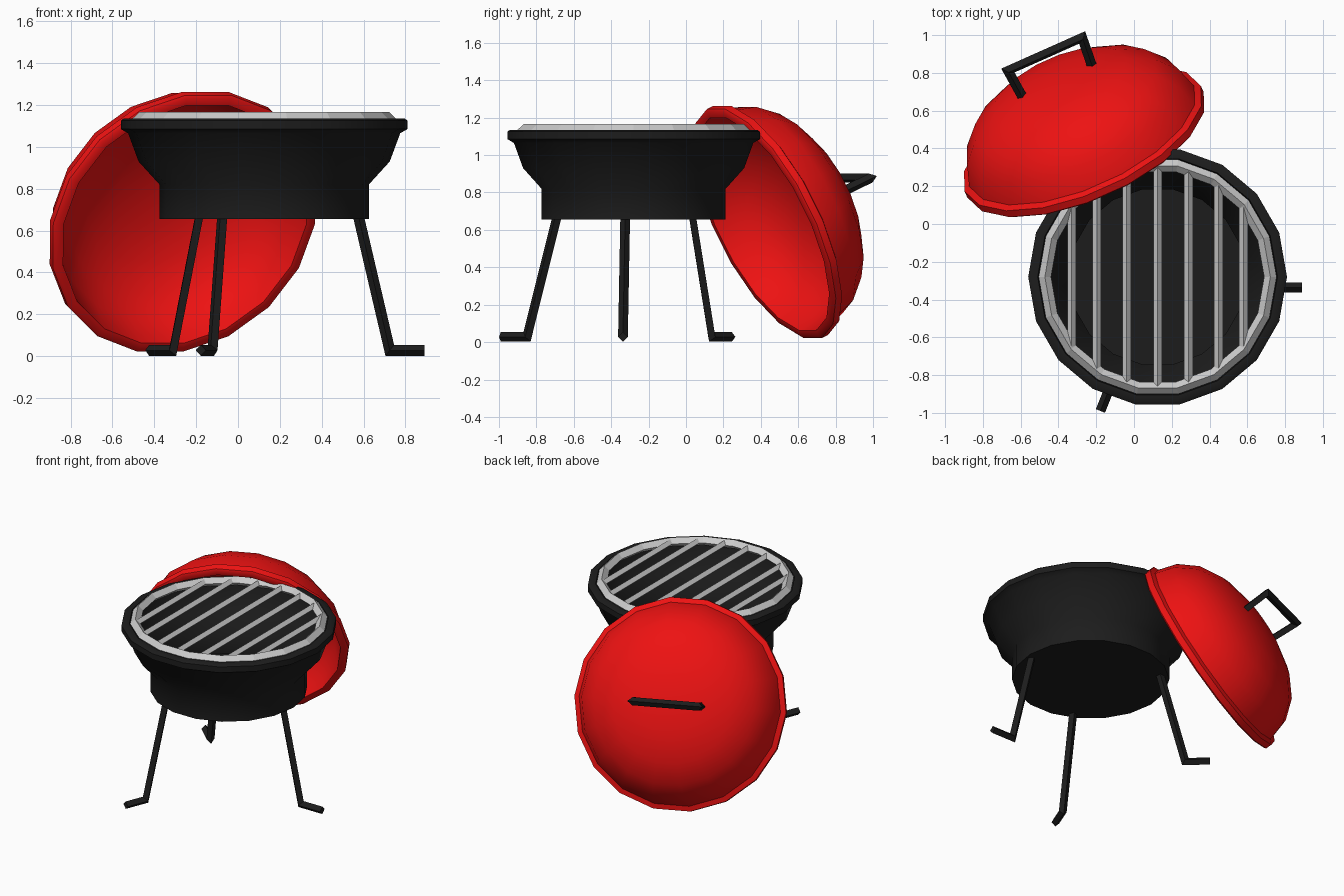
import bpy, bmesh, math
from mathutils import Vector, Matrix

if "Cube" in bpy.data.objects:
    bpy.data.objects.remove(bpy.data.objects["Cube"])

SIDES = 18


def material(name, rgb):
    m = bpy.data.materials.new(name)
    m.diffuse_color = (*rgb, 1)
    m.use_nodes = True
    m.node_tree.nodes["Principled BSDF"].inputs["Base Color"].default_value = m.diffuse_color
    return m


BLACK = material("black_enamel", (0.012, 0.012, 0.012))
RED = material("red_enamel", (0.85, 0.006, 0.006))


def finish(name, bm, mat=None, matrix=None, smooth=None):
    bmesh.ops.recalc_face_normals(bm, faces=bm.faces)
    me = bpy.data.meshes.new(name)
    bm.to_mesh(me)
    bm.free()
    ob = bpy.data.objects.new(name, me)
    bpy.context.collection.objects.link(ob)
    if mat:
        me.materials.append(mat)
    if matrix:
        ob.matrix_world = matrix
    if smooth:
        bpy.ops.object.select_all(action='DESELECT')
        ob.select_set(True)
        bpy.context.view_layer.objects.active = ob
        bpy.ops.object.shade_smooth_by_angle(angle=math.radians(smooth))
    return ob


def lathe(name, profile, closed=False, **kw):
    """Spin an (r, z) profile around z."""
    bm = bmesh.new()
    vs = [bm.verts.new((r, 0, z)) for r, z in profile]
    pairs = list(zip(vs, vs[1:])) + ([(vs[-1], vs[0])] if closed else [])
    edges = [bm.edges.new(p) for p in pairs]
    bmesh.ops.spin(bm, geom=vs + edges, cent=(0, 0, 0), axis=(0, 0, 1),
                   angle=math.tau, steps=SIDES, use_merge=True)
    bmesh.ops.remove_doubles(bm, verts=bm.verts, dist=1e-4)
    return finish(name, bm, **kw)


def rod(name, path, normal, radius=0.026, **kw):
    """Diamond-section rod with mitred corners along a planar path."""
    pts, n = [Vector(p) for p in path], Vector(normal).normalized()
    bm, rings = bmesh.new(), []
    for i, p in enumerate(pts):
        a = (p - pts[i - 1]).normalized() if i else (pts[1] - p).normalized()
        b = (pts[i + 1] - p).normalized() if i < len(pts) - 1 else a
        t = (a + b).normalized()
        m = n.cross(t) / max(t.dot(a), 0.3)
        rings.append([bm.verts.new(p + d * radius) for d in (n, m, -n, -m)])
    for r, s in zip(rings, rings[1:]):
        for k in range(4):
            j = (k + 1) % 4
            bm.faces.new((r[k], r[j], s[j], s[k]))
    bm.faces.new(rings[0])
    bm.faces.new(rings[-1])
    return finish(name, bm, **kw)


CX, CY = 0.125, -0.28
bowl_at = Matrix.Translation((CX, CY, 0))

# Bowl: hollow shell with a projecting rim
lathe("bowl", [(0, 0.655), (0.50, 0.655), (0.50, 0.82), (0.60, 0.93), (0.65, 1.065),
               (0.685, 1.085), (0.685, 1.125), (0.672, 1.135), (0.635, 1.135),
               (0.62, 1.06), (0.57, 0.94), (0.47, 0.83), (0.47, 0.685), (0, 0.685)],
      mat=BLACK, matrix=bowl_at, smooth=42)

# Grate: ring and parallel bars
lathe("grate_ring", [(0.63, 1.135), (0.597, 1.166), (0.564, 1.135), (0.597, 1.104)],
      closed=True, matrix=bowl_at)
for i, dx in enumerate((-0.455, -0.322, -0.164, 0, 0.164, 0.322, 0.455)):
    half = math.sqrt(0.59 ** 2 - dx ** 2)
    rod(f"grate_bar_{i + 1}", [(CX + dx, CY - half, 1.135), (CX + dx, CY + half, 1.135)],
        (1, 0, 0), 0.023)

# Legs: top, ankle and toe positions in plan
LEGS = {"right_leg": ((0.575, -0.325), (0.725, -0.337), (0.89, -0.337)),
        "front_leg": ((-0.075, -0.69), (-0.122, -0.85), (-0.178, -0.99)),
        "back_leg": ((-0.185, 0.035), (-0.31, 0.138), (-0.425, 0.245))}
for name, (top, ankle, toe) in LEGS.items():
    d = Vector(toe) - Vector(ankle)
    rod(name, [(*top, 0.67), (*ankle, 0.028), (*toe, 0.028)], (-d.y, d.x, 0), mat=BLACK)

# Lid: domed shell leaning against the back of the bowl
axis = Vector((-0.37, 0.83, 0.42)).normalized()
u = Vector((axis.y, -axis.x, 0)).normalized()
v = axis.cross(u)
lid_at = Matrix.Translation((-0.255, 0.415, 0.632)) @ Matrix((u, v, axis)).transposed().to_4x4()
lathe("lid", [(0, 0.435), (0.20, 0.42), (0.38, 0.375), (0.52, 0.295), (0.615, 0.18),
              (0.652, 0.06), (0.685, 0.045), (0.685, 0.005), (0.672, -0.005),
              (0.635, -0.005), (0.622, 0.06), (0.587, 0.165), (0.497, 0.27),
              (0.365, 0.347), (0.195, 0.39), (0, 0.405)],
      mat=RED, matrix=lid_at, smooth=42)

# Lid handle
rod("lid_handle", [(-0.2, 0, 0.39), (-0.215, 0, 0.585), (0.215, 0, 0.585), (0.2, 0, 0.39)],
    (0, 1, 0), mat=BLACK, matrix=lid_at)
